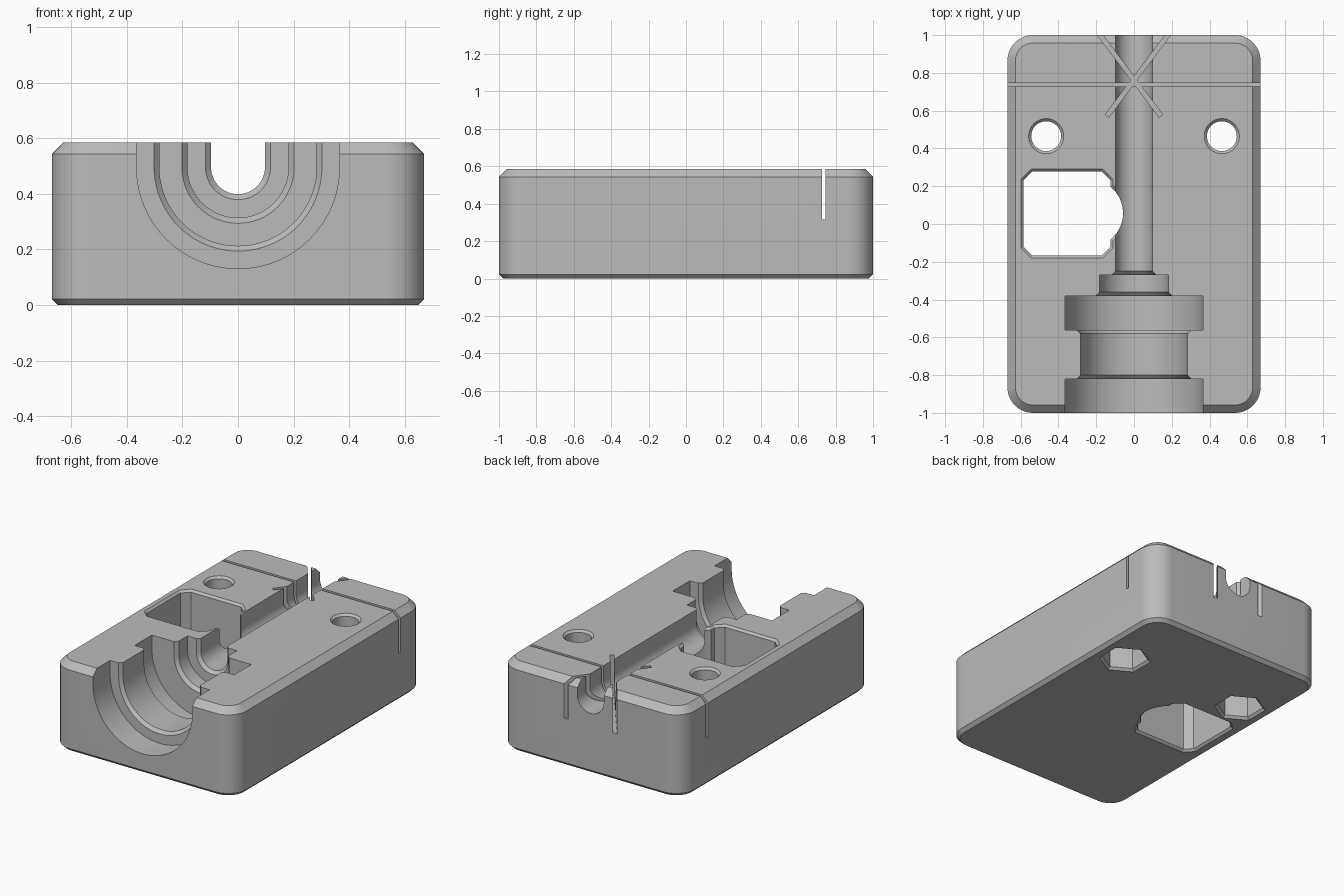
import bpy, bmesh, math
from mathutils import Vector

if "Cube" in bpy.data.objects:
    bpy.data.objects.remove(bpy.data.objects["Cube"])

H = 0.585          # block height
C = 0.014          # small edge chamfer on holes


def loft(name, rings):
    """Closed solid skinned through rings with equal point counts."""
    bm = bmesh.new()
    loops = [[bm.verts.new(p) for p in r] for r in rings]
    n = len(loops[0])
    for a, b in zip(loops, loops[1:]):
        for i in range(n):
            j = (i + 1) % n
            bm.faces.new((a[i], a[j], b[j], b[i]))
    bm.faces.new(loops[0][::-1])
    bm.faces.new(loops[-1])
    bmesh.ops.recalc_face_normals(bm, faces=bm.faces)
    me = bpy.data.meshes.new(name)
    bm.to_mesh(me)
    bm.free()
    ob = bpy.data.objects.new(name, me)
    bpy.context.collection.objects.link(ob)
    return ob


def rounded_rect(z, inset):
    hx, hy, r = 0.67 - inset, 1.0 - inset, 0.135 - inset
    pts = []
    for k, (sx, sy) in enumerate([(1, 1), (-1, 1), (-1, -1), (1, -1)]):
        for i in range(13):
            a = math.pi / 2 * (k + i / 12)
            pts.append((sx * (hx - r) + r * math.cos(a), sy * (hy - r) + r * math.sin(a), z))
    return pts


def circle(cx, cy, r, n, z, turn=0.0):
    return [(cx + r * math.cos(turn + 2 * math.pi * i / n),
             cy + r * math.sin(turn + 2 * math.pi * i / n), z) for i in range(n)]


def octagon(z, o):
    """Rectangle with clipped corners, grown by o."""
    x0, x1, y0, y1 = -0.584 - o, -0.125 + o, -0.166 - o, 0.277 + o
    k = 0.045 + 0.6 * o
    return [(x0 + k, y0, z), (x1 - k, y0, z), (x1, y0 + k, z), (x1, y1 - k, z),
            (x1 - k, y1, z), (x0 + k, y1, z), (x0, y1 - k, z), (x0, y0 + k, z)]


def u_section(y, r):
    """U outline: half circle below, straight sides above the block."""
    zc, n = 0.496, 40
    pts = [(-r, y, 0.75)]
    for i in range(n + 1):
        a = math.pi + math.pi * i / n
        pts.append((r * math.cos(a), y, zc + r * math.sin(a)))
    return pts + [(r, y, 0.75)]


def slot(name, a, b, width=0.02, z0=0.315):
    a, b = Vector(a), Vector(b)
    d = (b - a).normalized()
    s = Vector((-d.y, d.x)) * width / 2
    base = [a + s, a - s, b - s, b + s]
    return loft(name, [[(p.x, p.y, z) for p in base] for z in (z0, 0.75)])


# Main block with chamfered top and bottom
body = loft("clamp_block", [rounded_rect(0, 0.022), rounded_rect(0.022, 0),
                            rounded_rect(H - 0.042, 0), rounded_rect(H, 0.042)])

cutters = []

# Stepped U channel along the length
stations = [(-1.1, 0.365), (-0.82, 0.365), (-0.82, 0.302), (-0.80, 0.283), (-0.58, 0.283),
            (-0.562, 0.302), (-0.562, 0.365), (-0.382, 0.365), (-0.382, 0.202), (-0.36, 0.182),
            (-0.27, 0.182), (-0.27, 0.117), (-0.25, 0.097), (1.1, 0.097)]
cutters.append(loft("channel_cutter", [u_section(y, r) for y, r in stations]))

# Through pocket, chamfered at both ends, plus round bulge towards the channel
ends = [(-C, 2 * C), (C, 0), (H - C, 0), (H + C, 2 * C)]
cutters.append(loft("pocket_cutter", [octagon(z, o) for z, o in ends]))
cutters.append(loft("bulge_cutter", [circle(-0.238, 0.057, 0.18 + o, 64, z) for z, o in ends]))

# Screw holes with hexagonal nut recesses underneath
for sx in (-1, 1):
    x, y = 0.465 * sx, 0.465
    cutters.append(loft("screw_cutter", [circle(x, y, r, 48, z) for z, r in
                   [(0.1, 0.079), (H - C, 0.079), (H + C, 0.107)]]))
    cutters.append(loft("nut_cutter", [circle(x, y, r, 6, z, math.pi / 2) for z, r in
                   [(-0.016, 0.176), (0.016, 0.144), (0.25, 0.144)]]))

# Thin star of slots near the back
cutters.append(slot("cross_slot_cutter", (-0.8, 0.737), (0.8, 0.737)))
for s in (-1, 1):
    cutters.append(slot("diagonal_slot_cutter", (-0.255 * s, 1.1), (0.143 * s, 0.572), 0.024))

bpy.context.view_layer.objects.active = body
body.select_set(True)
for c in cutters:
    c.hide_render = True
    m = body.modifiers.new("cut", 'BOOLEAN')
    m.operation, m.solver, m.object = 'DIFFERENCE', 'EXACT', c
    bpy.ops.object.modifier_apply(modifier=m.name)
for c in cutters:
    bpy.data.objects.remove(c)

# Single grey finish, smooth only on the curved walls
mat = bpy.data.materials.new("plain_grey")
mat.diffuse_color = (0.5, 0.5, 0.5, 1)
mat.use_nodes = True
mat.node_tree.nodes["Principled BSDF"].inputs["Base Color"].default_value = mat.diffuse_color
body.data.materials.clear()
body.data.materials.append(mat)
for p in body.data.polygons:
    p.material_index = 0
bpy.ops.object.select_all(action='DESELECT')
body.select_set(True)
bpy.ops.object.shade_smooth_by_angle(angle=math.radians(20))
